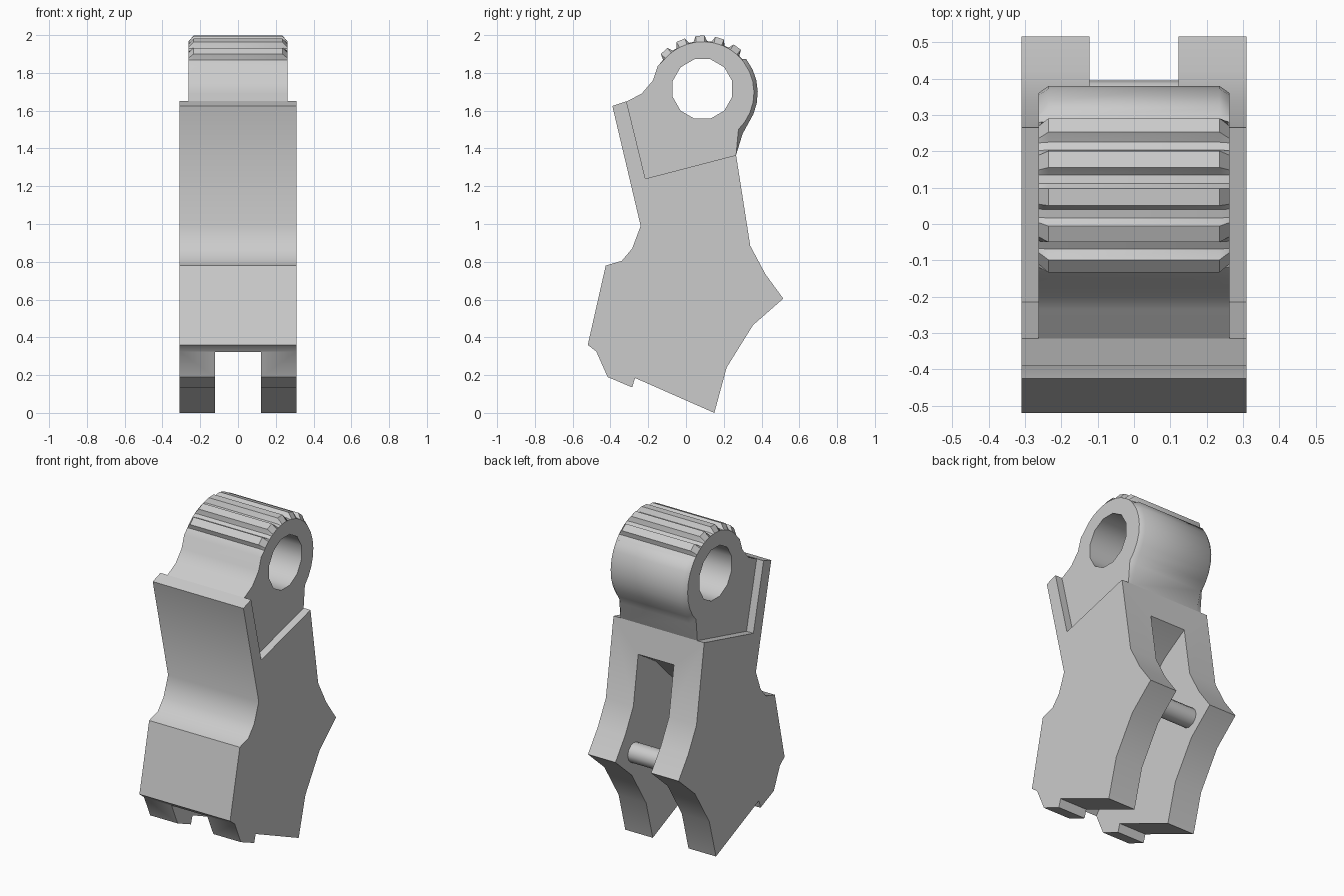
import bpy, bmesh, math

if "Cube" in bpy.data.objects:
    bpy.data.objects.remove(bpy.data.objects["Cube"])


def loft(name, rings):
    """Skin a list of (x, profile of (y, z)) sections and cap both ends."""
    bm = bmesh.new()
    loops = [[bm.verts.new((x, y, z)) for y, z in prof] for x, prof in rings]
    n = len(loops[0])
    for a, b in zip(loops, loops[1:]):
        for i in range(n):
            j = (i + 1) % n
            bm.faces.new((a[i], a[j], b[j], b[i]))
    bm.faces.new(loops[0])
    bm.faces.new(loops[-1])
    bmesh.ops.recalc_face_normals(bm, faces=bm.faces)
    mesh = bpy.data.meshes.new(name)
    bm.to_mesh(mesh)
    bm.free()
    ob = bpy.data.objects.new(name, mesh)
    bpy.context.collection.objects.link(ob)
    return ob


def extrude(name, prof, half):
    return loft(name, [(-half, prof), (half, prof)])


def activate(ob):
    bpy.ops.object.select_all(action='DESELECT')
    ob.select_set(True)
    bpy.context.view_layer.objects.active = ob


def cut(ob, cutter):
    cutter.hide_render = True
    mod = ob.modifiers.new("cut", 'BOOLEAN')
    mod.operation, mod.solver, mod.object = 'DIFFERENCE', 'EXACT', cutter
    activate(ob)
    bpy.ops.object.modifier_apply(modifier=mod.name)
    bpy.data.objects.remove(cutter)


def polar(cy, cz, r, deg):
    a = math.radians(deg)
    return (cy + r * math.cos(a), cz + r * math.sin(a))


# Wide lower body with angular side outline
body = extrude("body", [
    (-0.39, 1.625), (-0.24, 0.99), (-0.285, 0.87), (-0.34, 0.805),
    (-0.425, 0.78), (-0.52, 0.36), (-0.475, 0.325), (-0.415, 0.19),
    (-0.285, 0.135), (-0.27, 0.185), (0.15, 0.0), (0.215, 0.24),
    (0.355, 0.465), (0.515, 0.605), (0.42, 0.735), (0.34, 0.885),
    (0.265, 1.365), (-0.215, 1.24), (-0.315, 1.65)], 0.31)

# Slot that splits the back and bottom into two legs
cut(body, extrude("slot_cutter", [
    (0.8, 1.25), (0.33, 1.212), (0.295, 1.19), (0.12, 1.08), (-0.04, 0.92),
    (-0.2, 0.72), (-0.35, 0.48), (-0.475, 0.322), (-0.6, 0.322),
    (-0.6, -0.1), (0.8, -0.1)], 0.122))

# Narrow knuckle head: base outline at the ends, ridged outline in the middle
CY, CZ, R = 0.09, 1.695, 0.27
start = [(-0.315, 1.648), (-0.235, 1.69), (-0.175, 1.76), (-0.15, 1.835)]
end = [(0.265, 1.365), (0.25, 1.335), (-0.21, 1.215), (-0.33, 1.63)]
inner, outer = list(start), list(start)
steps = []
for k in range(5):
    mid = 133 - 20 * k
    steps += [(mid + 7.5, R + 0.004), (mid + 4.5, 0.303),
              (mid - 4.5, 0.303), (mid - 7.5, R + 0.004)]
steps += [(41, R + 0.004), (38, 0.29)]
steps += [(a, 0.29) for a in range(25, -40, -12)]
steps += [(-46, 0.302)]
for deg, r in steps:
    inner.append(polar(CY, CZ, R, deg))
    outer.append(polar(CY, CZ, r, deg))
inner += end
outer += end
head = loft("knuckle_head", [(-0.263, inner), (-0.235, outer),
                             (0.235, outer), (0.263, inner)])

# Twelve-sided hole through the head
cut(head, extrude("hole_cutter", [polar(0.087, 1.715, 0.163, 15 + 30 * i)
                                  for i in range(12)], 0.5))

# Cross pin between the legs
pin = extrude("cross_pin", [polar(0.335, 0.6, 0.06, 30 * i)
                            for i in range(12)], 0.15)

for ob in (body, head, pin):
    activate(ob)
    bpy.ops.object.shade_smooth_by_angle(angle=math.radians(40))
